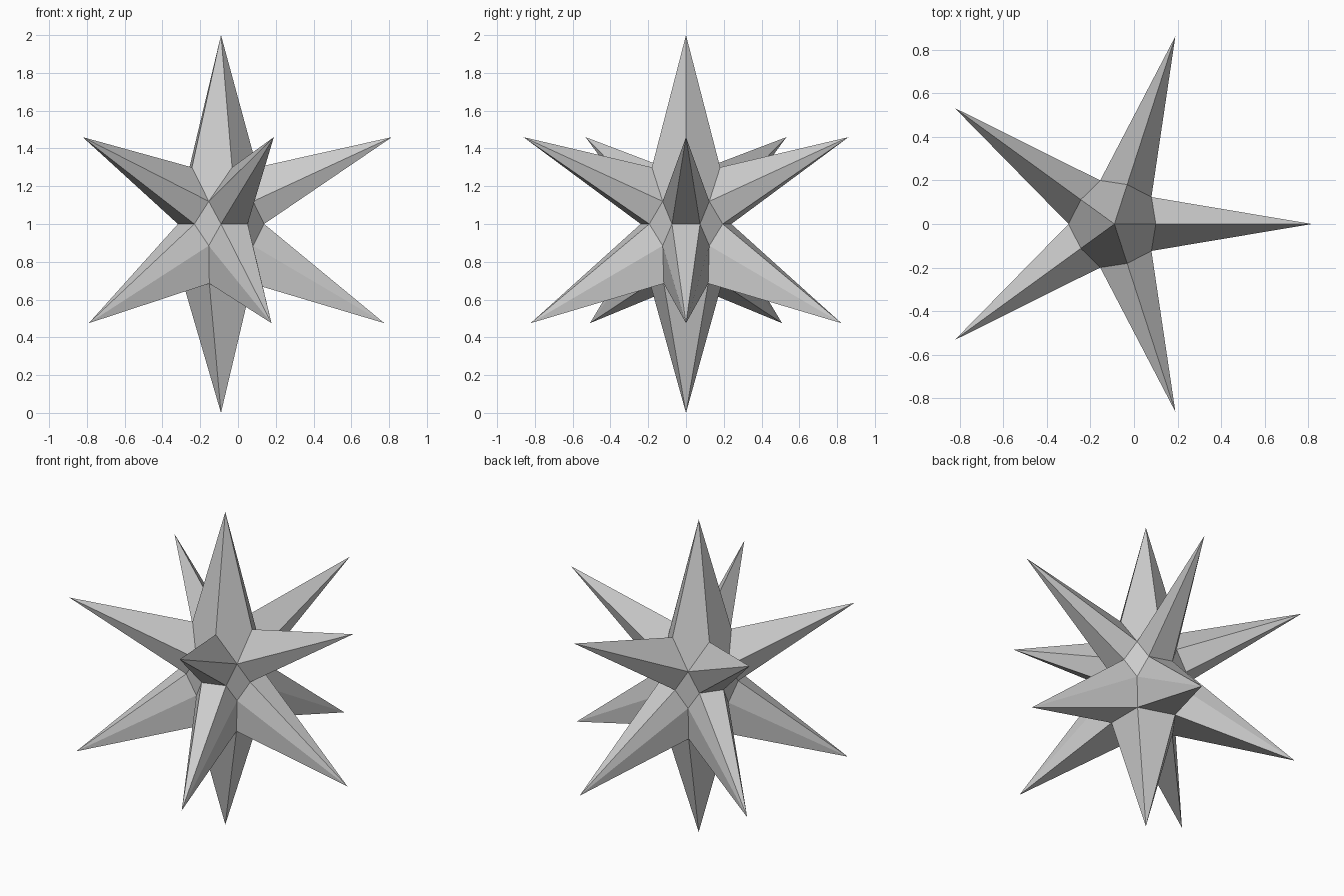
import bpy, bmesh
from math import cos, sin, radians

if "Cube" in bpy.data.objects:
    bpy.data.objects.remove(bpy.data.objects["Cube"])

CX = -0.09  # axis of the star
bm = bmesh.new()


def ring(radius, z, start):
    """Five vertices spaced 72 degrees apart around the star axis."""
    return [bm.verts.new((CX + radius * cos(radians(start + 72 * k)),
                          radius * sin(radians(start + 72 * k)), z))
            for k in range(5)]


# Poles and spike tips
top = bm.verts.new((CX, 0, 2.0))
bottom = bm.verts.new((CX, 0, 0.0))
upper_tip = ring(0.905, 1.46, 0)
lower_tip = ring(0.865, 0.475, 0)

# Valley points where neighbouring spikes meet
upper_neck = ring(0.19, 1.30, 0)
upper_gap = ring(0.21, 1.12, 36)
waist_left = ring(0.24, 1.0, 18)
waist_right = ring(0.24, 1.0, -18)
lower_gap = ring(0.21, 0.885, 36)
lower_neck = ring(0.20, 0.685, 36)

for k in range(5):
    n, p = (k + 1) % 5, k - 1
    # Vertical spikes
    bm.faces.new((top, upper_neck[k], upper_gap[k], upper_neck[n]))
    bm.faces.new((bottom, lower_neck[k], lower_neck[p]))
    # Side spikes: fan from each tip around its base loop
    upper_base = [upper_neck[k], upper_gap[p], waist_right[k], waist_left[k], upper_gap[k]]
    lower_base = [waist_left[k], waist_right[k], lower_gap[p], lower_neck[p],
                  lower_neck[k], lower_gap[k]]
    for tip, base in ((upper_tip[k], upper_base), (lower_tip[k], lower_base)):
        for i in range(len(base)):
            bm.faces.new((tip, base[i], base[(i + 1) % len(base)]))
    # Diamond between side spikes
    bm.faces.new((upper_gap[k], waist_left[k], lower_gap[k], waist_right[n]))

bmesh.ops.recalc_face_normals(bm, faces=bm.faces)
mesh = bpy.data.meshes.new("spiked_star")
bm.to_mesh(mesh)
bm.free()
bpy.context.collection.objects.link(bpy.data.objects.new("spiked_star", mesh))
